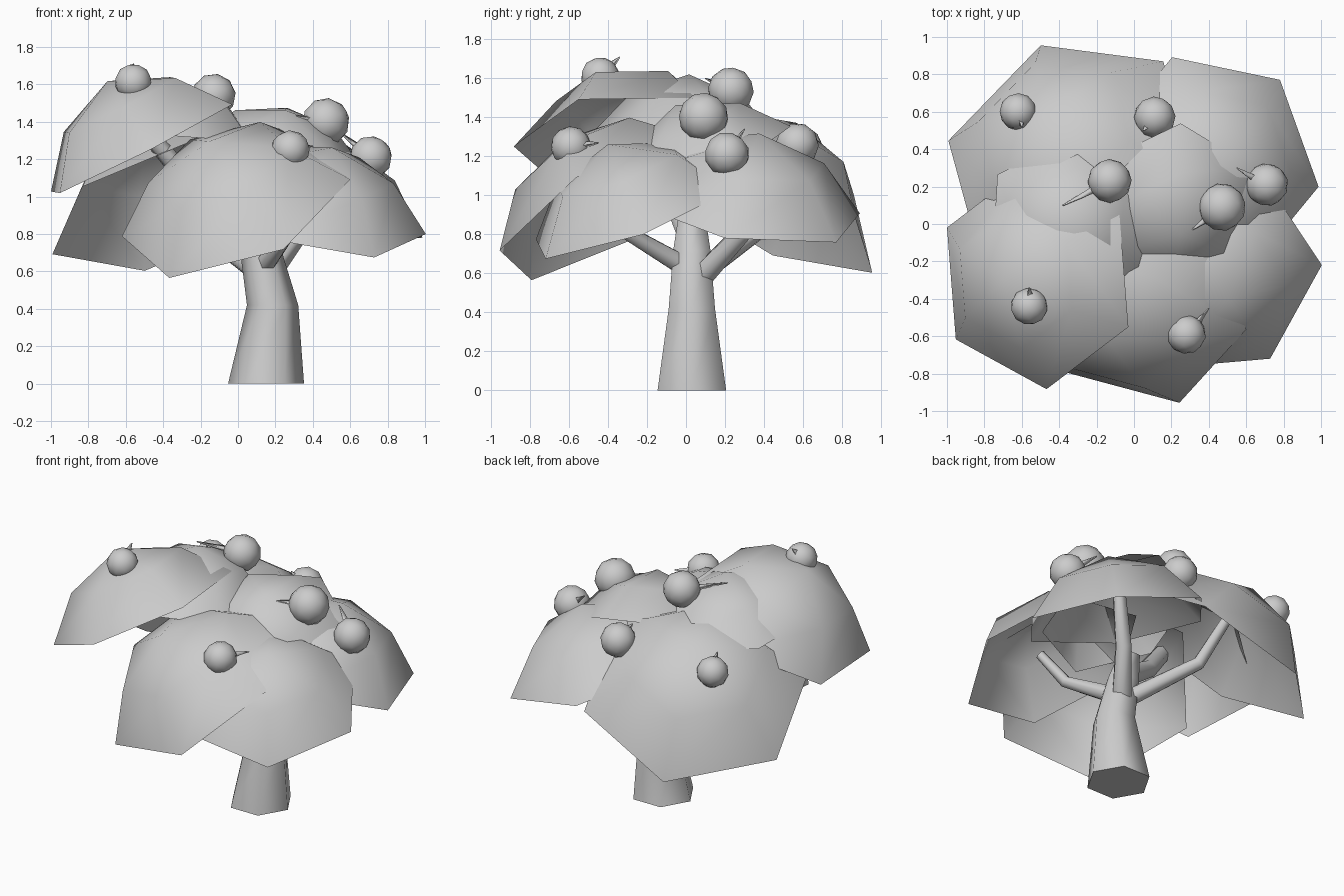
import bpy, bmesh, math
from mathutils import Vector

cube = bpy.data.objects.get("Cube")
if cube:
    bpy.data.objects.remove(cube, do_unlink=True)

# One plain grey for the whole tree
grey = bpy.data.materials.new("plain_grey")
grey.use_nodes = True
colour = (0.6, 0.6, 0.6, 1)
grey.diffuse_color = colour
grey.node_tree.nodes["Principled BSDF"].inputs["Base Color"].default_value = colour


def finish(name, bm, smooth=True):
    mesh = bpy.data.meshes.new(name)
    bm.to_mesh(mesh)
    bm.free()
    mesh.materials.append(grey)
    for face in mesh.polygons:
        face.use_smooth = smooth
    obj = bpy.data.objects.new(name, mesh)
    bpy.context.collection.objects.link(obj)
    return obj


def bridge(bm, low, high):
    n = len(low)
    for i in range(n):
        j = (i + 1) % n
        bm.faces.new((low[i], low[j], high[j], high[i]))


def canopy(name, centre, corner, tilt, radius):
    """Open six-sided dome; corner points to a rim corner, tilt is its axis."""
    centre, axis = Vector(centre), Vector(tilt).normalized()
    u = Vector(corner)
    u = (u - axis * u.dot(axis)).normalized()
    v = axis.cross(u)
    bm = bmesh.new()
    rings = []
    for size, height in ((1, 0), (0.617, 0.43)):
        ring = []
        for i in range(6):
            a = i * math.pi / 3
            side = (u * math.cos(a) + v * math.sin(a)) * size
            ring.append(bm.verts.new(centre + radius * (side + axis * height)))
        rings.append(ring)
    bridge(bm, *rings)
    tip = bm.verts.new(centre + radius * 0.67 * axis)
    for i in range(6):
        bm.faces.new((rings[1][i], rings[1][(i + 1) % 6], tip))
    return finish(name, bm)


def limb(name, path, sides, level=False):
    """Tapered tube through (point, radius) pairs."""
    points = [Vector(p) for p, r in path]
    bm = bmesh.new()
    rings = []
    for k, (p, r) in enumerate(path):
        d = points[min(k + 1, len(points) - 1)] - points[max(k - 1, 0)]
        d = Vector((0, 0, 1)) if level else d.normalized()
        u = Vector((1, 0, 0))
        u = (u - d * u.dot(d)).normalized()
        v = d.cross(u)
        angles = [2 * math.pi * i / sides for i in range(sides)]
        rings.append([bm.verts.new(points[k] + r * (u * math.cos(a) + v * math.sin(a)))
                      for a in angles])
    for low, high in zip(rings, rings[1:]):
        bridge(bm, low, high)
    bm.faces.new(rings[0][::-1])
    bm.faces.new(rings[-1])
    obj = finish(name, bm)
    obj.data.polygons[-1].use_smooth = False
    obj.data.polygons[-2].use_smooth = False
    return obj


# Leaf canopies: centre, rim corner direction, axis, radius
canopy("canopy_front_right", (-0.515, -0.285, 1.26), (-0.435, -0.33, -0.24), (-0.51, -0.055, 1), 0.6)
canopy("canopy_front", (-0.01, -0.4, 0.94), (0.25, -0.55, -0.22), (-0.33, -0.476, 0.814), 0.65)
canopy("canopy_front_left", (0.43, -0.27, 0.9), (0.57, 0.05, -0.1), (0.19, -0.335, 0.92), 0.585)
canopy("canopy_back_left", (0.41, 0.32, 0.93), (0.37, 0.45, -0.17), (0.275, 0.135, 0.953), 0.608)
canopy("canopy_back_right", (-0.337, 0.36, 0.965), (-0.163, 0.6, -0.365), (-0.297, 0.435, 0.849), 0.715)
canopy("canopy_top_left", (0.2, 0.08, 1.16), (0.05, 0.45, 0.2), (0.15, -0.4, 0.9), 0.5)
canopy("canopy_top_right", (-0.33, 0, 1.3), (0.03, 0.48, 0), (0.05, 0.05, 1), 0.48)

# Trunk and branches
limb("trunk", [((0.15, 0.03, 0), 0.203), ((0.185, 0.03, 0.42), 0.137),
               ((0.12, 0.03, 0.72), 0.11), ((0.07, 0.03, 0.92), 0.075)], 6, True)
limb("branch_front_right", [((0.09, 0.03, 0.78), 0.075), ((-0.15, -0.05, 0.95), 0.06),
                            ((-0.5, -0.2, 1.36), 0.045)], 6)
limb("branch_front_left", [((0.13, 0.02, 0.62), 0.06), ((0.28, -0.32, 0.82), 0.04),
                           ((0.42, -0.4, 1), 0.03)], 6)
limb("branch_back_left", [((0.14, 0.05, 0.55), 0.07), ((0.32, 0.28, 0.8), 0.055),
                          ((0.45, 0.38, 1.2), 0.04)], 6)
limb("branch_back_right", [((0.13, 0.05, 0.58), 0.06), ((-0.2, 0.38, 0.82), 0.045),
                           ((-0.34, 0.5, 1.15), 0.035)], 6)

# Fruit: centre, radius, tip of its small leaf
fruits = [
    ((-0.56, -0.44, 1.61), 0.1, (-0.56, -0.34, 1.71)),
    ((0.28, -0.59, 1.25), 0.105, (0.4, -0.45, 1.27)),
    ((0.47, 0.09, 1.4), 0.128, (0.31, -0.03, 1.43)),
    ((0.71, 0.21, 1.21), 0.115, (0.55, 0.3, 1.34)),
    ((-0.13, 0.23, 1.54), 0.118, (-0.38, 0.1, 1.6)),
    ((0.11, 0.57, 1.26), 0.112, (0.05, 0.5, 1.36)),
    ((-0.62, 0.6, 1.25), 0.1, (-0.6, 0.52, 1.35)),
]
for n, (centre, radius, tip) in enumerate(fruits, 1):
    bm = bmesh.new()
    bmesh.ops.create_icosphere(bm, subdivisions=1, radius=radius)
    bmesh.ops.subdivide_edges(bm, edges=bm.edges[:], cuts=1, use_grid_fill=True)
    axis = (Vector(tip) - Vector(centre)).normalized()
    for v in bm.verts:
        v.co = v.co.normalized() * radius
    bmesh.ops.rotate(bm, verts=bm.verts, matrix=axis.to_track_quat('Z', 'Y').to_matrix())
    bmesh.ops.translate(bm, verts=bm.verts, vec=centre)
    finish(f"fruit_{n}", bm)
    # Three-sided leaf tapering to the tip
    base = Vector(centre) + axis * radius * 0.8
    limb(f"fruit_leaf_{n}", [(base, 0.022), (tip, 0.004)], 3)
